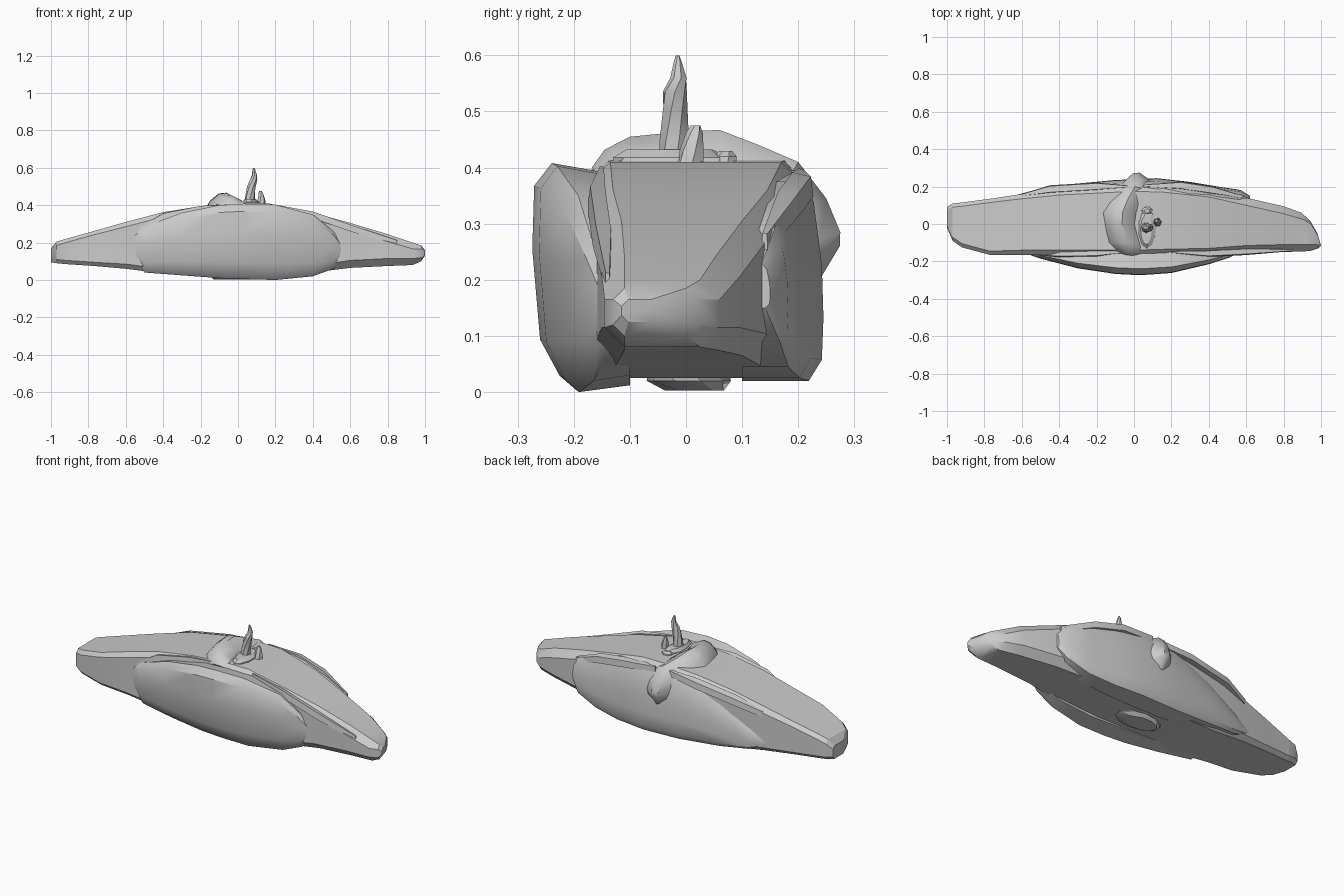
import bpy, bmesh, math
from mathutils import Vector


def loft(name, rings, angle=28):
    """Skin a list of equal-length closed rings and cap both ends."""
    bm = bmesh.new()
    vs = [[bm.verts.new(p) for p in r] for r in rings]
    n = len(rings[0])
    for a, b in zip(vs, vs[1:]):
        for i in range(n):
            j = (i + 1) % n
            bm.faces.new((a[i], a[j], b[j], b[i]))
    bm.faces.new(vs[0])
    bm.faces.new(vs[-1])
    bmesh.ops.recalc_face_normals(bm, faces=bm.faces)
    me = bpy.data.meshes.new(name)
    bm.to_mesh(me)
    bm.free()
    ob = bpy.data.objects.new(name, me)
    bpy.context.collection.objects.link(ob)
    bpy.ops.object.select_all(action='DESELECT')
    bpy.context.view_layer.objects.active = ob
    ob.select_set(True)
    bpy.ops.object.shade_smooth_by_angle(angle=math.radians(angle))
    return ob


def box_ring(x, y0, y1, z0, z1, c, slant=0.0):
    """Chamfered rectangle across the hull; slant skews x along y."""
    pts = [(y0 + c, z0), (y1 - c, z0), (y1, z0 + c), (y1, z1 - c),
           (y1 - c, z1), (y0 + c, z1), (y0, z1 - c), (y0, z0 + c)]
    return [(x - slant * (y - y0), y, z) for y, z in pts]


# Long stone hull
hull = [(-1.0, -.02, .09, .095, .17, .015, -.0), (-.97, -.09, .11, .09, .205, .02, 0),
        (-.92, -.125, .115, .085, .22, .02, 0), (-.77, -.165, .135, .075, .262, .02, 0),
        (-.6, -.165, .16, .06, .31, .025, 0), (-.4, -.165, .18, .035, .363, .025, 0),
        (-.2, -.165, .19, .03, .395, .025, 0), (0, -.165, .2, .025, .413, .025, 0),
        (.16, -.165, .2, .025, .41, .03, 0), (.4, -.165, .18, .04, .36, .035, 0),
        (.6, -.155, .14, .065, .305, .04, 0), (.8, -.15, .095, .075, .245, .04, 0),
        (.94, -.145, .06, .08, .2, .035, .22), (.985, -.13, .02, .1, .185, .02, .3),
        (1.0, -.115, -.05, .125, .165, .012, .3)]
loft("hull", [box_ring(*h) for h in hull])


def side_panel(name, stations, profile, inner):
    """Bulging slab: profile = (outward 0..1, height 0..1) per ring point."""
    loft(name, [[(x, inner + (yo - inner) * u, z0 + (z1 - z0) * v)
                 for u, v in profile] for x, yo, z0, z1 in stations], 32)


# Bulging slabs on the two long sides
side_panel("front_panel",
           [(-.55, -.168, .1, .25), (-.5, -.185, .04, .285), (-.3, -.237, .025, .36),
            (-.1, -.267, .01, .4), (.03, -.274, .005, .408), (.2, -.262, .0, .403),
            (.4, -.215, .02, .35), (.51, -.18, .06, .26), (.555, -.155, .11, .19)],
           [(0, .03), (.56, 0), (.72, .06), (.92, .22), (1, .62), (.98, .9),
            (.8, 1), (.4, .97), (0, .93)], -.1)
side_panel("back_panel",
           [(-.63, .155, .1, .125), (-.52, .185, .06, .19), (-.35, .212, .04, .28),
            (-.1, .235, .022, .375), (.12, .245, .02, .395), (.3, .225, .025, .375),
            (.45, .2, .045, .335), (.57, .182, .09, .29), (.62, .15, .15, .23)],
           [(0, 0), (.82, 0), (.98, .1), (1, .3), (.98, .55), (.88, .85),
            (.7, 1), (0, 1)], .1)


def strip(name, path, w, t):
    """Thin tapered ledge running along the hull."""
    rings = []
    for i, (x, y, z) in enumerate(path):
        k = .25 if i in (0, len(path) - 1) else 1
        rings.append([(x, y - w * k, z - t), (x, y + w * k, z - t),
                      (x, y + w * k * .8, z + t * .2 * k), (x, y - w * k * .7, z + t * .45 * k)])
    loft(name, rings)


# Thin ledges along the upper edges
strip("back_ledge_left", [(-.6, .155, .29), (-.45, .185, .335), (-.2, .2, .375), (-.03, .2, .395)], .022, .03)
strip("back_ledge_right", [(.05, .205, .395), (.25, .205, .378), (.42, .18, .345), (.6, .14, .28)], .022, .03)
strip("front_ledge_left", [(-.54, -.16, .27), (-.4, -.158, .345), (-.2, -.155, .385), (-.06, -.15, .4)], .02, .025)
strip("front_ledge_right", [(.2, -.15, .4), (.4, -.158, .355), (.6, -.148, .285), (.85, -.14, .21)], .018, .025)

# Saddle ridge draped over the top and down the back: x0, x1, outer y/z, inner y/z
saddle = [(-.1, .08, -.168, .4, -.14, .37), (-.12, .07, -.145, .432, -.13, .37),
          (-.145, .05, -.1, .455, -.1, .38), (-.165, .02, 0, .465, 0, .38),
          (-.175, .03, .06, .467, .06, .38), (-.15, .06, .13, .44, .11, .36),
          (-.11, .1, .2, .41, .16, .34), (-.09, .11, .25, .345, .18, .29),
          (-.07, .11, .275, .285, .18, .25), (-.06, .1, .274, .26, .18, .22),
          (-.02, .06, .238, .2, .18, .19)]
rings = []
for x0, x1, yo, zo, yi, zi in saddle:
    ring = []
    for fx, d in ((0, 0), (.12, .5), (.35, .95), (.55, 1), (.85, .6), (1, 0)):
        ring.append((x0 + (x1 - x0) * fx, yi + (yo - yi) * d, zi + (zo - zi) * d))
    rings.append(ring)
loft("saddle_ridge", rings, 35)


def spire(name, levels, n=7):
    """Irregular faceted column: levels of (x, y, z, rx, ry)."""
    loft(name, [[(x + rx * math.cos(2 * math.pi * i / n + k * .3),
                  y + ry * math.sin(2 * math.pi * i / n + k * .3), z) for i in range(n)]
                for k, (x, y, z, rx, ry) in enumerate(levels)], 25)


# Mound, tall spire and small stones on top
spire("spire_mound", [(.07, -.02, .39, .05, .115), (.07, -.025, .418, .046, .105),
                      (.065, -.03, .432, .03, .08)], 10)
spire("tall_spire", [(.062, -.02, .4, .03, .03), (.065, -.02, .45, .026, .027),
                     (.072, -.02, .5, .024, .023), (.082, -.02, .535, .021, .022),
                     (.088, -.013, .56, .014, .015), (.085, -.015, .59, .008, .007),
                     (.084, -.015, .6, .003, .003)])
spire("small_spire", [(.125, .008, .395, .024, .026), (.125, .01, .43, .021, .022),
                      (.122, .015, .462, .014, .015), (.12, .017, .475, .007, .009)], 6)
spire("pebble", [(.07, .07, .39, .035, .025), (.07, .07, .42, .03, .022),
                 (.07, .07, .43, .015, .012)], 7)

# Low lump under the hull
spire("belly_lump", [(-.02, .005, .04, .14, .075), (-.02, .005, .02, .135, .075),
                     (-.03, .015, .003, .1, .055)], 10)
